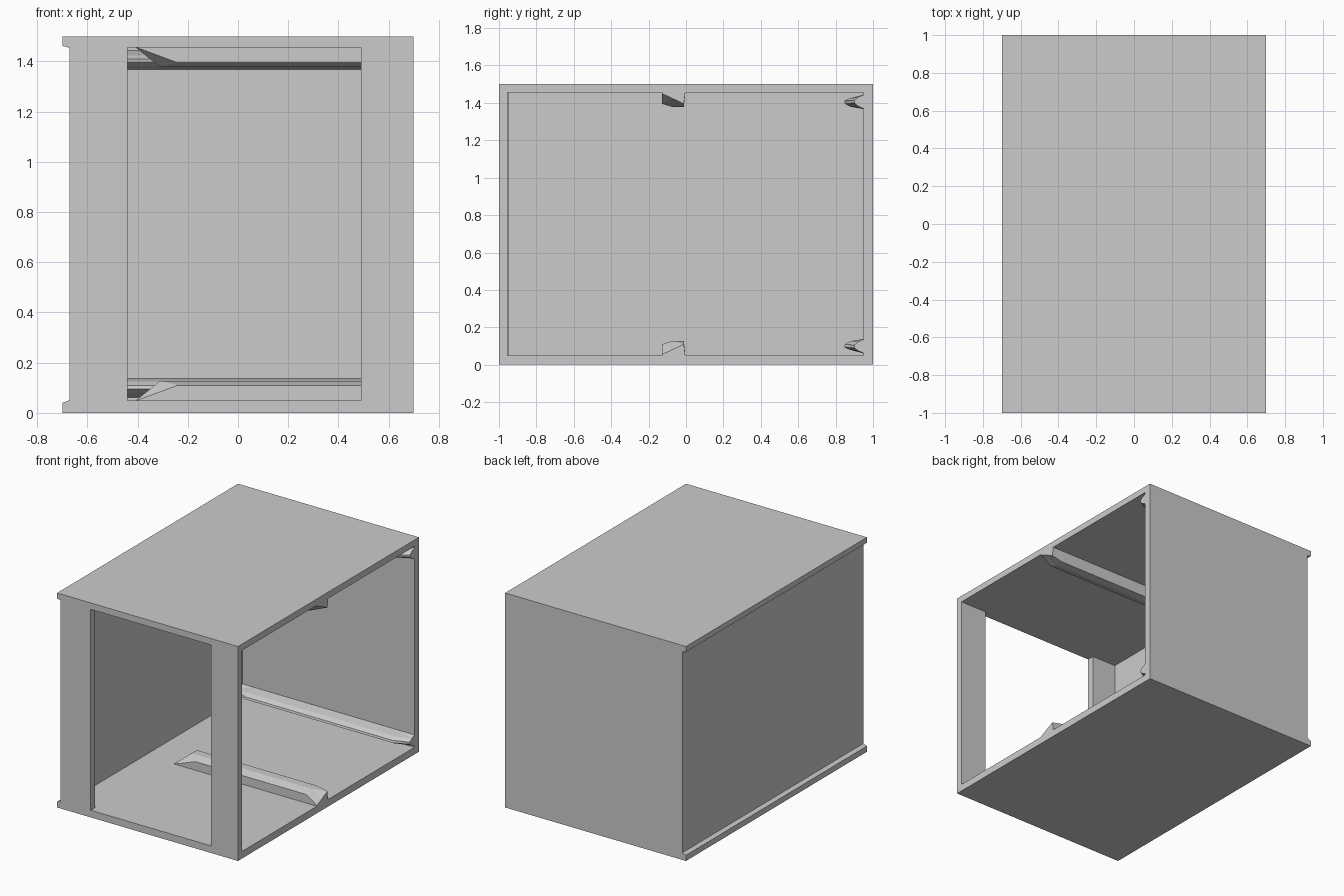
import bpy, bmesh

if "Cube" in bpy.data.objects:
    bpy.data.objects.remove(bpy.data.objects["Cube"])

FLOOR, CEIL, H = 0.05, 1.455, 1.505


def loft(name, sections, flip=False):
    """Skin a closed solid through equal-length point loops."""
    bm = bmesh.new()
    rings = []
    for sec in sections:
        rings.append([bm.verts.new((x, y, H - z if flip else z)) for x, y, z in sec])
    n = len(rings[0])
    for a, b in zip(rings, rings[1:]):
        for i in range(n):
            j = (i + 1) % n
            bm.faces.new((a[i], a[j], b[j], b[i]))
    bm.faces.new(rings[0])
    bm.faces.new(rings[-1])
    bmesh.ops.triangulate(bm, faces=bm.faces[:])
    bmesh.ops.dissolve_limit(bm, angle_limit=0.01, verts=bm.verts[:], edges=bm.edges[:])
    bmesh.ops.recalc_face_normals(bm, faces=bm.faces[:])
    me = bpy.data.meshes.new(name)
    bm.to_mesh(me)
    bm.free()
    ob = bpy.data.objects.new(name, me)
    bpy.context.collection.objects.link(ob)
    return ob


def box(name, x0, x1, y0, y1, z0, z1):
    rect = [(x0, z0), (x1, z0), (x1, z1), (x0, z1)]
    return loft(name, [[(x, y, z) for x, z in rect] for y in (y0, y1)])


# Floor and roof slabs with a chamfered lip overhanging the left wall
def slab(name, outer, inner, lip):
    prof = [(-0.70, outer), (0.70, outer), (0.70, inner), (-0.672, inner), (-0.70, lip)]
    loft(name, [[(x, y, z) for x, z in prof] for y in (-1, 1)])


slab("floor_slab", 0.0, FLOOR, 0.04)
slab("roof_slab", 1.5, CEIL, 1.462)

# Walls: solid left and back, two front posts, open right side
box("left_wall", -0.672, -0.63, -0.95, 0.95, FLOOR, CEIL)
box("back_wall", -0.672, 0.70, 0.95, 1.0, FLOOR, CEIL)
box("front_left_post", -0.672, -0.44, -1.0, -0.95, FLOOR, CEIL)
box("front_right_post", 0.49, 0.70, -1.0, -0.955, FLOOR, CEIL)

# Cross ridge on floor and ceiling, faceted and tapered at its ends
ys = [-0.128, -0.128, -0.07, -0.012, -0.003]
full = [0.045, 0.11, 0.128, 0.128, 0.045]
left_tip = [(-0.41, y, 0.045 + 0.002 * (0 < i < 4)) for i, y in enumerate(ys)]
left_full = list(zip([-0.24, -0.24, -0.31, -0.31, -0.38], ys, full))
right_full = [(0.62, y, z) for y, z in zip(ys, full)]
right_tip = list(zip([0.70] * 5, ys, [0.045, 0.055, 0.082, 0.11, 0.045]))

# Ledge along the bottom and top of the back wall, wedge shaped
ledge = [(0.952, 0.06), (0.87, 0.082), (0.846, 0.095), (0.85, 0.11), (0.88, 0.126), (0.952, 0.138)]
ledge_end = [(0.952, 0.06), (0.92, 0.075), (0.90, 0.09), (0.90, 0.105), (0.92, 0.122), (0.952, 0.138)]

for where, flip in (("floor", False), ("ceiling", True)):
    loft(where + "_ridge", [left_tip, left_full, right_full, right_tip], flip)
    loft(where + "_back_ledge",
         [[(x, y, z) for y, z in p] for x, p in
          ((-0.64, ledge_end), (-0.54, ledge), (0.60, ledge), (0.70, ledge_end))], flip)
